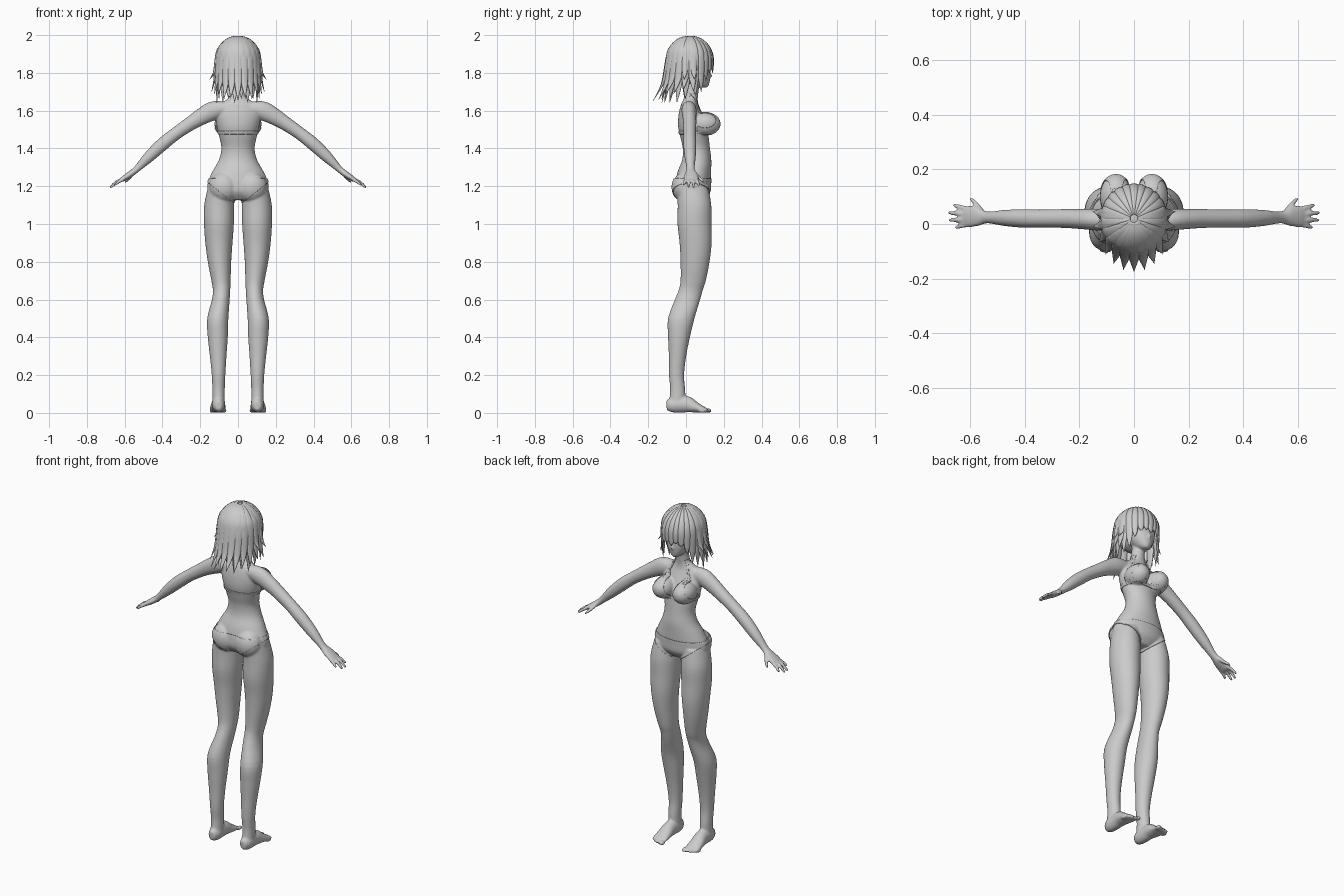
import bpy, bmesh, math
from math import sin, cos, radians
from mathutils import Vector, Matrix


def spline(rows, n):
    # Catmull-Rom resampling of rows of numbers
    out = []
    for i in range(len(rows) - 1):
        p = [rows[max(0, min(len(rows) - 1, i + k))] for k in (-1, 0, 1, 2)]
        for j in range(n):
            t = j / n
            out.append([b + .5 * t * (c - a + t * (2*a - 5*b + 4*c - d + t * (3*(b - c) + d - a)))
                        for a, b, c, d in zip(*p)])
    return out + [list(rows[-1])]


def loft(bm, rows, side=(1, 0, 0), seg=20, n=4, flat=False):
    # rows: x, y, z, half width along side, half depth across it
    rows = spline(rows, n)
    s, rings = Vector(side), []
    for i, r in enumerate(rows):
        t = Vector(rows[min(i + 1, len(rows) - 1)][:3]) - Vector(rows[max(i - 1, 0)][:3])
        if flat:
            t = Vector((0, 0, 1))
        m = t.cross(s).normalized()
        a, b = max(r[3], .0006), max(r[4], .0006)
        rings.append([bm.verts.new(Vector(r[:3]) + s * a * cos(math.tau * k / seg) + m * b * sin(math.tau * k / seg))
                      for k in range(seg)])
    faces = [bm.faces.new(rings[0]), bm.faces.new(rings[-1][::-1])]
    for p, q in zip(rings, rings[1:]):
        faces += [bm.faces.new((p[k], q[k], q[(k + 1) % seg], p[(k + 1) % seg])) for k in range(seg)]
    bmesh.ops.recalc_face_normals(bm, faces=faces)


def ball(bm, loc, rad, rot=0, seg=24):
    m = Matrix.Translation(loc) @ Matrix.Rotation(rot, 4, 'Z') @ Matrix.Diagonal((*rad, 1))
    bmesh.ops.create_uvsphere(bm, u_segments=seg, v_segments=seg // 2, radius=1, matrix=m)


def finish(bm, name):
    me = bpy.data.meshes.new(name)
    bm.to_mesh(me)
    bm.free()
    me.shade_smooth()
    ob = bpy.data.objects.new(name, me)
    bpy.context.collection.objects.link(ob)
    return ob


# Body: overlapping lofts fused by a voxel remesh
bm = bmesh.new()
loft(bm, [(0, .035, 1.13, .09, .06), (0, .035, 1.17, .155, .09), (0, .037, 1.22, .160, .093),
          (0, .045, 1.28, .134, .088), (0, .057, 1.34, .101, .077), (0, .055, 1.40, .088, .072),
          (0, .045, 1.46, .099, .075), (0, .035, 1.52, .113, .077), (0, .025, 1.58, .118, .064),
          (0, .020, 1.63, .100, .047), (0, .024, 1.66, .060, .038), (0, .030, 1.69, .038, .035),
          (0, .040, 1.78, .036, .036)], seg=40, flat=True)
# head
loft(bm, [(0, .098, 1.722, .012, .014), (0, .080, 1.738, .034, .042), (0, .062, 1.77, .060, .066),
          (0, .050, 1.80, .076, .080), (0, .035, 1.85, .088, .094), (0, .025, 1.90, .088, .098),
          (0, .025, 1.95, .06, .07)], seg=32, flat=True)
ball(bm, (0, .126, 1.785), (.008, .013, .012))
for s in (1, -1):
    # breast, buttock, ear
    ball(bm, (s * .066, .100, 1.53), (.059, .080, .060))
    ball(bm, (s * .075, -.008, 1.195), (.076, .065, .080))
    ball(bm, (s * .084, .030, 1.805), (.012, .018, .028))
    # leg
    loft(bm, [(s * .092, .035, 1.20, .066, .082), (s * .100, .045, 1.10, .079, .089),
              (s * .101, .045, 1.00, .079, .090), (s * .101, .051, .90, .072, .085),
              (s * .098, .048, .80, .062, .077), (s * .090, .038, .70, .051, .067),
              (s * .087, .025, .65, .046, .064), (s * .091, .008, .60, .047, .067),
              (s * .107, -.025, .50, .056, .070), (s * .107, -.037, .40, .053, .058),
              (s * .105, -.045, .30, .044, .046), (s * .103, -.050, .20, .036, .040),
              (s * .103, -.044, .12, .033, .040), (s * .103, -.047, .04, .033, .045)], seg=32, flat=True)
    # foot and toes
    loft(bm, [(s * .103, -.103, .040, .018, .026), (s * .103, -.07, .042, .034, .040),
              (s * .104, 0, .046, .036, .044), (s * .106, .05, .030, .041, .029),
              (s * .107, .095, .017, .043, .015), (s * .107, .112, .014, .036, .010)])
    for i in range(5):
        w = .012 if i == 0 else .0085
        ball(bm, (s * (.072 + .0175 * i), .117 - .002 * i * i, w), (w, .021, w), seg=12)
    # arm and palm
    loft(bm, [(s * .06, .015, 1.615, .036, .034), (s * .13, .016, 1.600, .040, .050),
              (s * .19, .018, 1.570, .037, .045), (s * .25, .020, 1.533, .035, .038),
              (s * .33, .020, 1.478, .033, .034), (s * .40, .020, 1.422, .034, .035),
              (s * .47, .022, 1.357, .030, .030), (s * .535, .024, 1.292, .022, .018),
              (s * .57, .027, 1.264, .035, .017), (s * .605, .027, 1.241, .040, .014),
              (s * .622, .027, 1.230, .034, .010)], side=(0, 1, 0))
    # fingers and thumb
    for y0, y1, x1 in ((.055, .068, .662), (.036, .041, .680), (.016, .014, .677), (-.002, -.012, .655)):
        z1 = 1.232 - (x1 - .61) * .56
        loft(bm, [(s * .605, y0, 1.238, .0095, .0095), (s * (.605 + x1) / 2, (y0 + y1) / 2, 1.224, .009, .009),
                  (s * (x1 - .006), y1, z1 + .003, .0075, .0075), (s * x1, y1, z1, .003, .003)],
             side=(0, 1, 0), seg=12)
    loft(bm, [(s * .558, .045, 1.268, .012, .012), (s * .575, .070, 1.245, .011, .010),
              (s * .592, .088, 1.228, .009, .008), (s * .600, .095, 1.220, .003, .003)], side=(0, 0, 1), seg=12)
raw = finish(bm, "body_raw")
mod = raw.modifiers.new("fuse", 'REMESH')
mod.mode, mod.voxel_size = 'VOXEL', .0055
mod = raw.modifiers.new("soften", 'SMOOTH')
mod.factor, mod.iterations = .5, 6
dg = bpy.context.evaluated_depsgraph_get()
skin = bpy.data.meshes.new_from_object(raw.evaluated_get(dg))
bpy.data.objects.remove(raw)
skin.shade_smooth()
body = bpy.data.objects.new("body", skin)
bpy.context.collection.objects.link(body)


# Swimwear: patches of the skin trimmed by planes and pushed outward
def patch(name, planes):
    b = bmesh.new()
    b.from_mesh(skin)
    for co, no in planes:
        bmesh.ops.bisect_plane(b, geom=b.verts[:] + b.edges[:] + b.faces[:], plane_co=co,
                               plane_no=no, clear_outer=True)
    mod = finish(b, name).modifiers.new("thickness", 'SOLIDIFY')
    mod.thickness, mod.offset = .004, 1


patch("swim_bottom", [((0, 0, 1.24), (0, 0, 1)), ((.02, 0, 1.11), (.62, 0, -.78)),
                      ((-.02, 0, 1.11), (-.62, 0, -.78))])
patch("chest_band", [((0, 0, 1.492), (0, 0, 1)), ((0, 0, 1.476), (0, 0, -1)),
                     ((.14, 0, 0), (1, 0, 0)), ((-.14, 0, 0), (-1, 0, 0))])
for s, side in ((1, "right"), (-1, "left")):
    patch("cup_" + side, [((0, 0, 1.478), (0, 0, -1)), ((0, .06, 0), (0, -1, 0)),
                          ((s * .13, 0, 1.49), (s * .9, 0, .45)), ((s * .012, 0, 1.48), (-s * .95, 0, .3))])
    patch("strap_" + side, [((0, 0, 1.585), (0, 0, -1)), ((0, 0, 1.69), (0, 0, 1)), ((0, .02, 0), (0, -1, 0)),
                            ((s * .072, 0, 1.60), (s * .93, 0, .36)), ((s * .062, 0, 1.60), (-s * .93, 0, -.36))])

# Face details
for s, side in ((1, "right"), (-1, "left")):
    b = bmesh.new()
    ball(b, (s * .036, .112, 1.816), (.021, .010, .015), rot=-s * .4)
    finish(b, "eye_" + side)
    b = bmesh.new()
    loft(b, [(s * .016, .129, 1.842, .001, .001), (s * .036, .124, 1.849, .003, .003),
             (s * .058, .108, 1.842, .001, .001)], side=(0, 0, 1), seg=8)
    finish(b, "brow_" + side)

# Hair cap
b = bmesh.new()
ball(b, (0, .02, 1.865), (.110, .115, .128), seg=40)
bmesh.ops.bisect_plane(b, geom=b.verts[:] + b.edges[:] + b.faces[:], plane_co=(0, .13, 1.90),
                       plane_no=(0, .83, -.55), clear_outer=True)
finish(b, "hair_cap")


def lock(bm, ang, kx, ky, tip_z, width):
    # flat strand from crown over the skull to a pointed tip
    c, s = cos(radians(ang)), sin(radians(ang))

    def at(gx, gy, z, a, d):
        return (.115 * gx * c, .02 + .12 * gy * s, z, a, d)
    rows = [at(sin(p) * .99, sin(p) * .99, 1.865 + .128 * cos(p), width * sin(p) + .002, .004 + .006 * sin(p))
            for p in (.12, .5, .95, 1.4)]
    for f, g in ((.45, .3), (.75, .62), (1, 1)):
        rows.append(at(1 + (kx - 1) * g, 1 + (ky - 1) * g, 1.845 + (tip_z - 1.845) * f,
                       width * (1 - f ** 2.2), .011 * (1 - f * .9)))
    loft(bm, rows, side=(-s, c, 0), seg=10)


# Back and side hair in two layers
b = bmesh.new()
for i in range(13):
    ang = 174 + 16 * i
    side = abs(cos(radians(ang)))
    lock(b, ang, 1.22, 1.62, 1.652 + .05 * side ** 3 + .012 * (i % 2), .024)
for i in range(10):
    ang = 189 + 18 * i
    lock(b, ang, .98, 1.25, 1.642 + .02 * (i % 2), .026)
for ang in (-12, 10, 192, 170):
    lock(b, ang, 1.33, 1.2, 1.765, .018)
finish(b, "back_hair")

# Fringe and face-framing locks
b = bmesh.new()
for ang, z, w in ((90, 1.80, .018), (76, 1.812, .016), (104, 1.818, .016), (61, 1.80, .019), (119, 1.80, .019),
                  (45, 1.76, .019), (135, 1.76, .019), (30, 1.70, .022), (150, 1.70, .022),
                  (14, 1.675, .022), (166, 1.675, .022)):
    lock(b, ang, 1.0, 1.0, z, w)
finish(b, "fringe")
